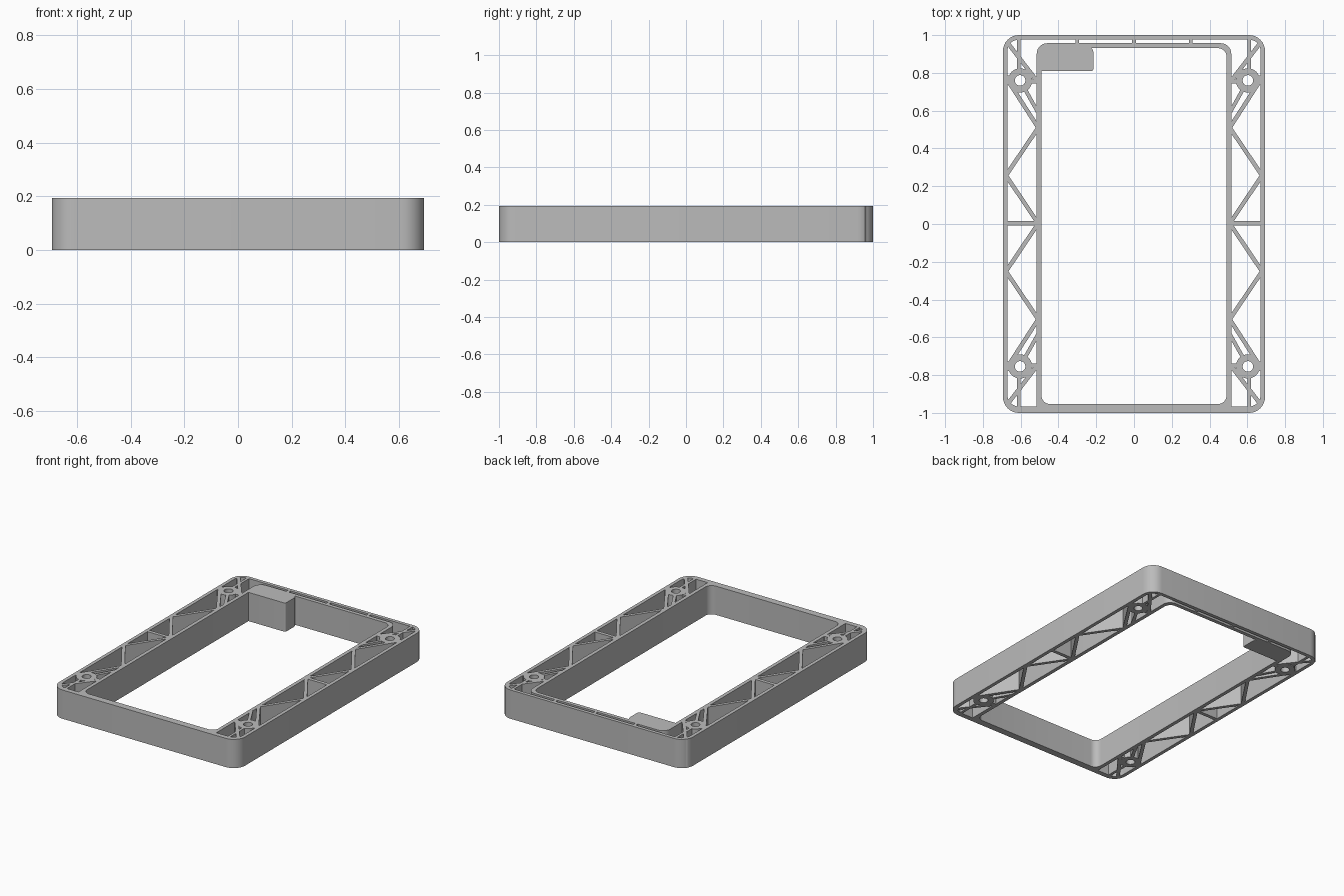
import bpy, bmesh, math
from mathutils import Vector

H = 0.194       # frame height
MID = 0.003     # y of the truss symmetry line

if "Cube" in bpy.data.objects:
    bpy.data.objects.remove(bpy.data.objects["Cube"], do_unlink=True)

grey = bpy.data.materials.new("plain_grey")
grey.use_nodes = True
grey.diffuse_color = (0.5, 0.5, 0.5, 1)
grey.node_tree.nodes["Principled BSDF"].inputs["Base Color"].default_value = (0.5, 0.5, 0.5, 1)


def finish(name, bm):
    """Turn a bmesh into a shaded object."""
    bmesh.ops.recalc_face_normals(bm, faces=bm.faces)
    mesh = bpy.data.meshes.new(name)
    for f in bm.faces:
        f.smooth = True
    bm.to_mesh(mesh)
    bm.free()
    mesh.set_sharp_from_angle(angle=math.radians(30))
    mesh.materials.append(grey)
    bpy.context.collection.objects.link(bpy.data.objects.new(name, mesh))


def rounded(x0, x1, y0, y1, r_top, r_bottom, steps=8):
    """Rounded rectangle outline, counter-clockwise from the back left corner."""
    pts = []
    corners = [(x1, y1, r_top, -1, -1), (x0, y1, r_top, 1, -1),
               (x0, y0, r_bottom, 1, 1), (x1, y0, r_bottom, -1, 1)]
    for k, (x, y, r, sx, sy) in enumerate(corners):
        for i in range(steps + 1):
            a = math.pi / 2 * (k + i / steps)
            pts.append((x + sx * r + r * math.cos(a), y + sy * r + r * math.sin(a)))
    return pts


def circle(cx, cy, r, n=32):
    return [(cx + r * math.cos(math.tau * i / n), cy + r * math.sin(math.tau * i / n))
            for i in range(n)]


def add_ring(bm, outer, inner):
    """Full-height wall between two outlines of equal length."""
    loops = [[bm.verts.new((x, y, z)) for x, y in pts]
             for pts, z in ((outer, 0), (outer, H), (inner, H), (inner, 0))]
    n = len(outer)
    for k in range(4):
        a, b = loops[k], loops[(k + 1) % 4]
        for i in range(n):
            j = (i + 1) % n
            bm.faces.new((a[i], a[j], b[j], b[i]))


def add_prism(bm, pts):
    low = [bm.verts.new((x, y, 0)) for x, y in pts]
    top = [bm.verts.new((x, y, H)) for x, y in pts]
    bm.faces.new(low)
    bm.faces.new(top)
    for i in range(len(pts)):
        j = (i + 1) % len(pts)
        bm.faces.new((low[i], low[j], top[j], top[i]))


def add_bar(bm, p, q, width):
    """Upright rib from p to q."""
    p, q = Vector(p), Vector(q)
    d = (q - p).normalized()
    n = Vector((-d.y, d.x)) * width / 2
    add_prism(bm, [tuple(v) for v in (p - n, q - n, q + n, p + n)])


# Outer wall
bm = bmesh.new()
add_ring(bm, rounded(-.694, .694, -1, 1, .085, .085),
         rounded(-.67, .67, -.966, .976, .06, .06))
finish("outer_wall", bm)

# Inner wall, merged into the outer wall at the front
bm = bmesh.new()
add_ring(bm, rounded(-.515, .515, -.98, .957, .055, .004),
         rounded(-.49, .49, -.953, .931, .045, .045))
finish("inner_wall", bm)

# Block in the back right inner corner
bm = bmesh.new()
add_prism(bm, rounded(-.505, -.214, .811, .95, .05, .012))
finish("corner_block", bm)

# Short ribs bridging the back gap
bm = bmesh.new()
for x in (-.3, 0, .3):
    add_bar(bm, (x, .945), (x, .985), .02)
finish("back_ribs", bm)

# Ribs of one quarter: start, end, width
QUARTER = [
    ((.505, .0), (.678, .257), .022),
    ((.678, .257), (.507, .51), .022),
    ((.507, .51), (.678, .775), .022),
    ((.508, .75), (.675, .967), .022),
    ((.61, .815), (.61, .985), .018),
    ((.508, .59), (.575, .71), .02),
    ((.548, .755), (.505, .755), .02),
    ((.655, .76), (.68, .76), .05),
]
for side, sx in (("left", 1), ("right", -1)):
    ribs, bosses = bmesh.new(), bmesh.new()
    for flip in (False, True):
        def place(p):
            return (sx * p[0], 2 * MID - p[1] if flip else p[1])
        for p, q, w in QUARTER:
            add_bar(ribs, place(p), place(q), w)
        cx, cy = place((.603, .76))
        add_ring(bosses, circle(cx, cy, .064), circle(cx, cy, .028))
    add_bar(ribs, (sx * .505, MID), (sx * .678, MID), .024)
    finish(side + "_truss_ribs", ribs)
    finish(side + "_screw_bosses", bosses)
